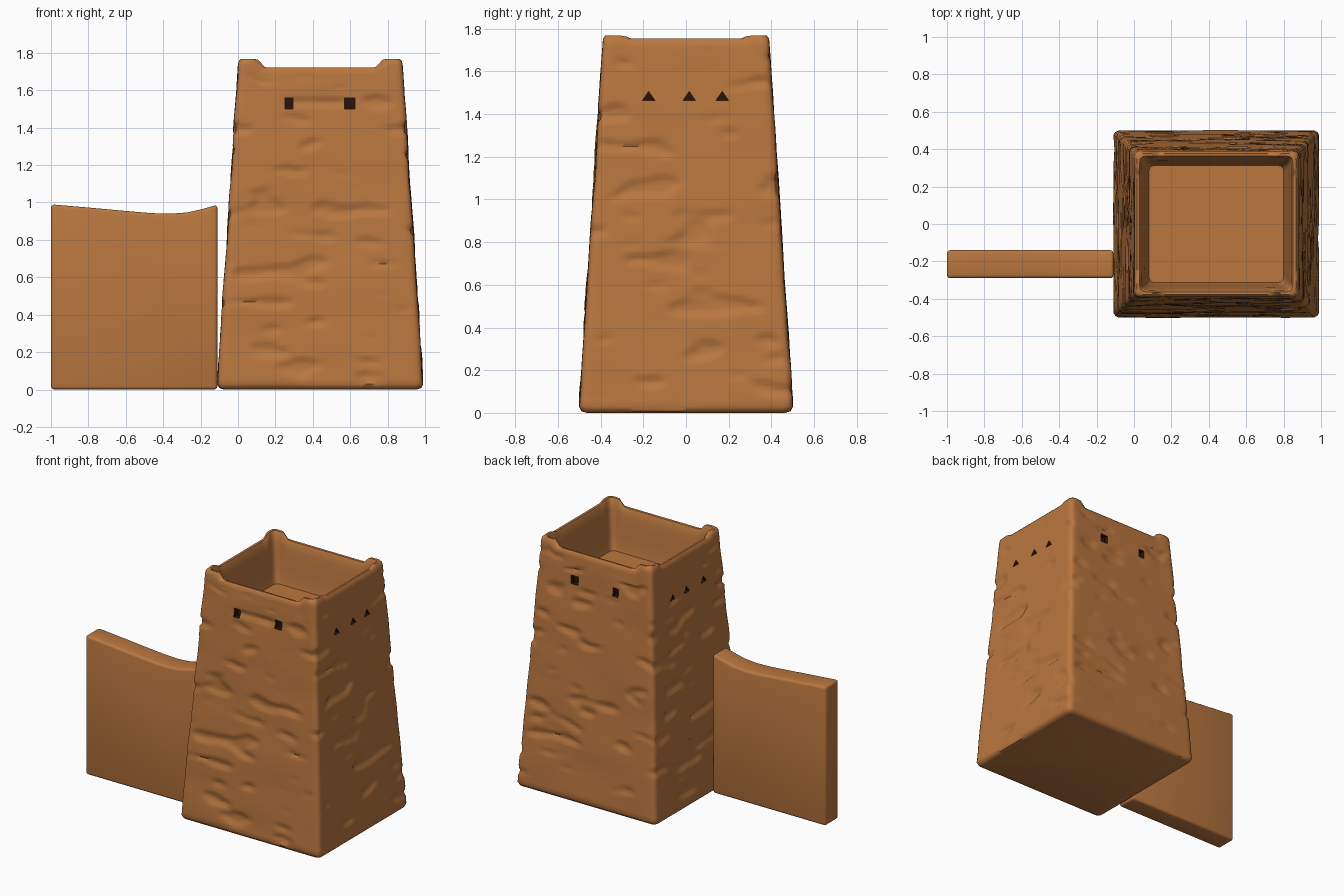
import bpy, bmesh, math
from mathutils import Vector, noise

if "Cube" in bpy.data.objects:
    bpy.data.objects.remove(bpy.data.objects["Cube"])

def material(name, col):
    m = bpy.data.materials.new(name)
    m.diffuse_color = (*col, 1)
    m.use_nodes = True
    m.node_tree.nodes["Principled BSDF"].inputs["Base Color"].default_value = m.diffuse_color
    return m

CLAY = material("clay", (0.49, 0.185, 0.05))
DARK = material("dark_opening", (0.02, 0.007, 0.003))
CX = 0.44  # tower centre in x

def make(name, bm):
    bmesh.ops.recalc_face_normals(bm, faces=bm.faces)
    me = bpy.data.meshes.new(name)
    bm.to_mesh(me)
    bm.free()
    ob = bpy.data.objects.new(name, me)
    bpy.context.collection.objects.link(ob)
    me.materials.append(CLAY)
    me.materials.append(DARK)
    return ob

def finish(ob, angle):
    bpy.ops.object.select_all(action='DESELECT')
    ob.select_set(True)
    bpy.context.view_layer.objects.active = ob
    for m in list(ob.modifiers):
        bpy.ops.object.modifier_apply(modifier=m.name)
    bpy.ops.object.shade_smooth_by_angle(angle=math.radians(angle))

def smooth(a, b, v):
    t = max(0, min(1, (v - a) / (b - a)))
    return t * t * (3 - 2 * t)

# Tower: stacked rounded-square rings, up the outside, over the rim, down inside
N = 44
DIP = [0.045, 0.015, 0.045, 0.03]  # rim sag on front, right, back, left

def ring(hx, hy, z, rough, top):
    pts = []
    corners = [(-1, -1), (1, -1), (1, 1), (-1, 1)]
    r = 0.03
    for s in range(4):
        a, b = corners[s], corners[(s + 1) % 4]
        for i in range(N):
            t = i / N
            x = (a[0] + (b[0] - a[0]) * t) * hx
            y = (a[1] + (b[1] - a[1]) * t) * hy
            # round the corners
            c = Vector((max(r - hx, min(hx - r, x)), max(r - hy, min(hy - r, y))))
            d = Vector((x, y)) - c
            d.normalize()
            p = c + d * r
            # corner posts stand above a sagging rim
            edge = min(t, 1 - t) * 2 * (hx if s % 2 == 0 else hy)
            zz = z - DIP[s] * smooth(0.07, 0.12, edge) * top
            # hand-shaped clay: soft waves and flat chips
            if rough:
                q = Vector((p.x * 3, p.y * 3, z * 5))
                k = 0.007 * noise.noise(q)
                n = noise.noise(Vector((p.x * 5 + 7, p.y * 5, z * 14)))
                k -= 0.014 * smooth(0.22, 0.5, n)
                p = p + d * k * rough
            pts.append((p.x + CX, p.y, zz))
    return pts

rings = [ring(0.515, 0.465, 0, 0, 0), ring(0.54, 0.49, 0.008, 0, 0),
         ring(0.55, 0.5, 0.03, 0.3, 0)]
M = 90
for j in range(M + 1):
    z = 0.06 + (1.73 - 0.06) * j / M
    h = 0.552 - 0.112 * z / 1.74
    rings.append(ring(h, h - 0.05, z, 1 - 0.6 * smooth(1.6, 1.73, z), smooth(1.55, 1.73, z)))
for h, z, top in [(0.436, 1.755, 1), (0.425, 1.768, 1), (0.41, 1.766, 1), (0.4, 1.745, 1),
                  (0.393, 1.69, 0.7), (0.385, 1.62, 0.3), (0.377, 1.53, 0), (0.367, 1.45, 0), (0.36, 1.42, 0)]:
    rings.append(ring(h, h - 0.047, z, 0, top))

bm = bmesh.new()
loops = [[bm.verts.new(p) for p in r] for r in rings]
for lo, hi in zip(loops, loops[1:]):
    for i in range(4 * N):
        k = (i + 1) % (4 * N)
        bm.faces.new((lo[i], lo[k], hi[k], hi[i]))
bm.faces.new(loops[0])
bm.faces.new(loops[-1])
tower = make("tower", bm)

# Window pockets: square on front and back, triangular on both sides
bm = bmesh.new()

def pocket(outline, depth):
    v = [bm.verts.new(p) for p in outline]
    f = bm.faces.new(v)
    ex = bmesh.ops.extrude_face_region(bm, geom=[f])
    for e in ex["geom"]:
        if isinstance(e, bmesh.types.BMVert):
            e.co += Vector(depth)

for s in (-1, 1):
    for x, w in ((0.272, 0.022), (0.597, 0.028)):
        pocket([(x - w, s * 0.365, 1.5), (x + w, s * 0.365, 1.5),
                (x + w, s * 0.365, 1.56), (x - w, s * 0.365, 1.56)], (0, s * 0.15, 0))
    for y in (-0.175, 0.015, 0.17):
        px = CX + s * 0.405
        pocket([(px, y - 0.03, 1.463), (px, y + 0.03, 1.463), (px, y, 1.506)], (s * 0.15, 0, 0))
for f in bm.faces:
    f.material_index = 1
cutter = make("window_cutter", bm)
cutter.hide_render = True
mod = tower.modifiers.new("windows", 'BOOLEAN')
mod.operation = 'DIFFERENCE'
mod.solver = 'EXACT'
mod.object = cutter
finish(tower, 50)
bpy.data.objects.remove(cutter)

# Side wall: sagging top outline, extruded and softened
top = [(-0.11, 0.988), (-0.19, 0.965), (-0.27, 0.947), (-0.36, 0.94), (-0.46, 0.943),
       (-0.58, 0.953), (-0.8, 0.973), (-1, 0.99)]
bm = bmesh.new()
f = bm.faces.new([bm.verts.new((x, -0.29, z)) for x, z in [(-1, 0), (-0.11, 0)] + top])
ex = bmesh.ops.extrude_face_region(bm, geom=[f])
for e in ex["geom"]:
    if isinstance(e, bmesh.types.BMVert):
        e.co.y += 0.15
wall = make("side_wall", bm)
bev = wall.modifiers.new("soft_edges", 'BEVEL')
bev.width = 0.018
bev.segments = 3
bev.limit_method = 'ANGLE'
bev.angle_limit = math.radians(40)
finish(wall, 40)
